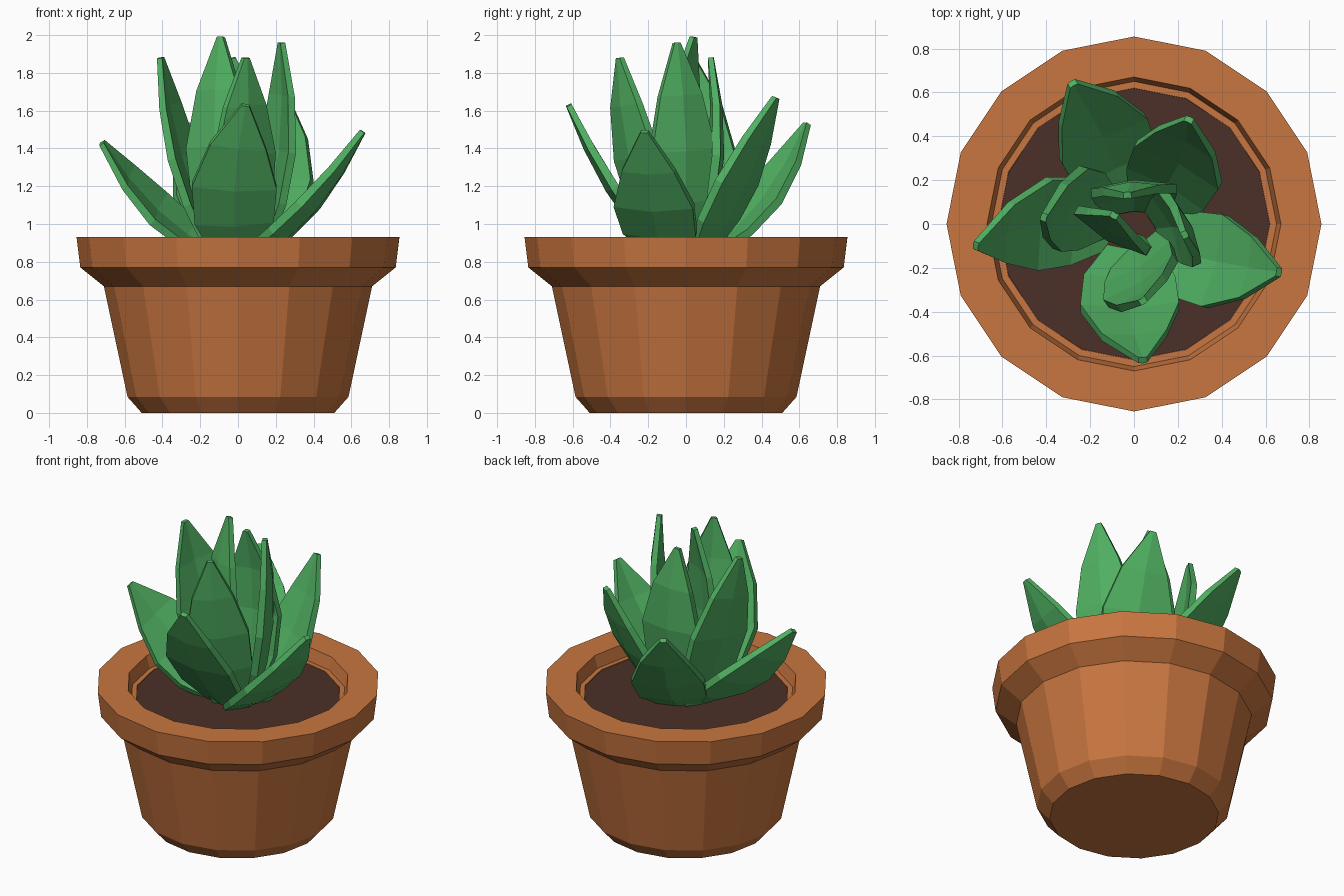
import bpy, bmesh, math
from mathutils import Vector

if "Cube" in bpy.data.objects:
    bpy.data.objects.remove(bpy.data.objects["Cube"])


def material(name, rgb):
    m = bpy.data.materials.new(name)
    m.diffuse_color = (*rgb, 1)
    m.use_nodes = True
    m.node_tree.nodes["Principled BSDF"].inputs["Base Color"].default_value = m.diffuse_color
    return m


terracotta = material("terracotta", (0.58, 0.18, 0.05))
soil_brown = material("soil", (0.07, 0.03, 0.02))
leaf_green = material("leaf_green", (0.08, 0.43, 0.12))


def finish(bm, name, mat):
    bmesh.ops.recalc_face_normals(bm, faces=bm.faces)
    me = bpy.data.meshes.new(name)
    bm.to_mesh(me)
    bm.free()
    me.materials.append(mat)
    ob = bpy.data.objects.new(name, me)
    bpy.context.collection.objects.link(ob)
    return ob


def skin(bm, rings):
    """Join closed rings of points and cap both ends."""
    vs = [[bm.verts.new(p) for p in r] for r in rings]
    n = len(vs[0])
    for a, b in zip(vs, vs[1:]):
        for i in range(n):
            j = (i + 1) % n
            bm.faces.new((a[i], a[j], b[j], b[i]))
    bm.faces.new(vs[0][::-1])
    bm.faces.new(vs[-1])


def lathe(name, profile, mat, sides=16):
    bm = bmesh.new()
    ang = [2 * math.pi * i / sides for i in range(sides)]
    skin(bm, [[(r * math.cos(a), r * math.sin(a), z) for a in ang] for r, z in profile])
    return finish(bm, name, mat)


# Pot with flared rim and inner ledge
lathe("pot", [(0.51, 0), (0.585, 0.085), (0.71, 0.67), (0.835, 0.77), (0.855, 0.93),
              (0.67, 0.93), (0.65, 0.85), (0.62, 0.85), (0.61, 0.80)], terracotta)
# Soil disc
lathe("soil", [(0.625, 0.78), (0.625, 0.845)], soil_brown)


# Leaf: curve through base, middle and tip; side gives the blade direction
STATIONS = [(0, 0.55), (0.25, 0.93), (0.5, 1.0), (0.76, 0.66), (1, 0.09)]


def leaf(name, base, mid, tip, side, width, keel=0.03, thick=0.045):
    b, m, t = Vector(base), Vector(mid), Vector(tip)
    c = 2 * m - (b + t) / 2
    rings = []
    for u, w in STATIONS:
        p = b * (1 - u) ** 2 + c * (2 * u * (1 - u)) + t * u * u
        tan = ((c - b) * (1 - u) + (t - c) * u).normalized()
        s = Vector(side)
        s = (s - tan * s.dot(tan)).normalized()
        n = s.cross(tan)
        if n.dot(Vector((m.x, m.y, -0.1))) < 0:
            n = -n                      # n points outward
        h = s * (width * w / 2)
        k = n * (keel * w)
        d = n * (thick / 2 * (0.6 + 0.4 * w))
        rings.append([p - h - d, p + k - d, p + h - d, p + h + d, p + k + d, p - h + d])
    bm = bmesh.new()
    skin(bm, rings)
    finish(bm, name, leaf_green)


# Five outer leaves
leaf("outer_leaf_left", (-0.10, 0, 0.85), (-0.42, 0.0, 1.08), (-0.72, -0.10, 1.43), (0.25, 0.9, 0.2), 0.44)
leaf("outer_leaf_right", (0.08, -0.10, 0.85), (0.37, -0.17, 1.10), (0.66, -0.22, 1.49), (0.05, 0.95, -0.2), 0.43)
leaf("outer_leaf_front", (0, -0.12, 0.85), (-0.02, -0.38, 1.20), (0.04, -0.62, 1.63), (1, 0, 0), 0.45)
leaf("outer_leaf_back_left", (-0.03, 0.10, 0.85), (-0.14, 0.39, 1.13), (-0.28, 0.64, 1.53), (0.87, 0.4, -0.1), 0.44)
leaf("outer_leaf_back_right", (0.08, 0.08, 0.85), (0.20, 0.27, 1.22), (0.25, 0.475, 1.67), (0.87, -0.45, 0), 0.43)

# Five upright inner leaves
leaf("inner_leaf_left", (-0.12, 0.04, 0.86), (-0.29, 0.07, 1.36), (-0.41, 0.03, 1.88), (0.33, 0.94, 0), 0.40)
leaf("inner_leaf_front", (0.02, -0.10, 0.86), (0.03, -0.26, 1.36), (0.04, -0.35, 1.88), (0.82, 0.57, 0), 0.38)
leaf("inner_leaf_right", (0.10, -0.02, 0.86), (0.21, -0.02, 1.39), (0.23, -0.05, 1.96), (0.42, -0.9, 0), 0.37)
leaf("inner_leaf_back", (0.0, 0.06, 0.86), (0.0, 0.15, 1.36), (-0.03, 0.13, 1.88), (1, 0.05, 0), 0.39)
leaf("inner_leaf_centre", (-0.05, -0.02, 0.86), (-0.10, -0.03, 1.41), (-0.09, 0.04, 1.99), (0.87, -0.5, 0), 0.38)
